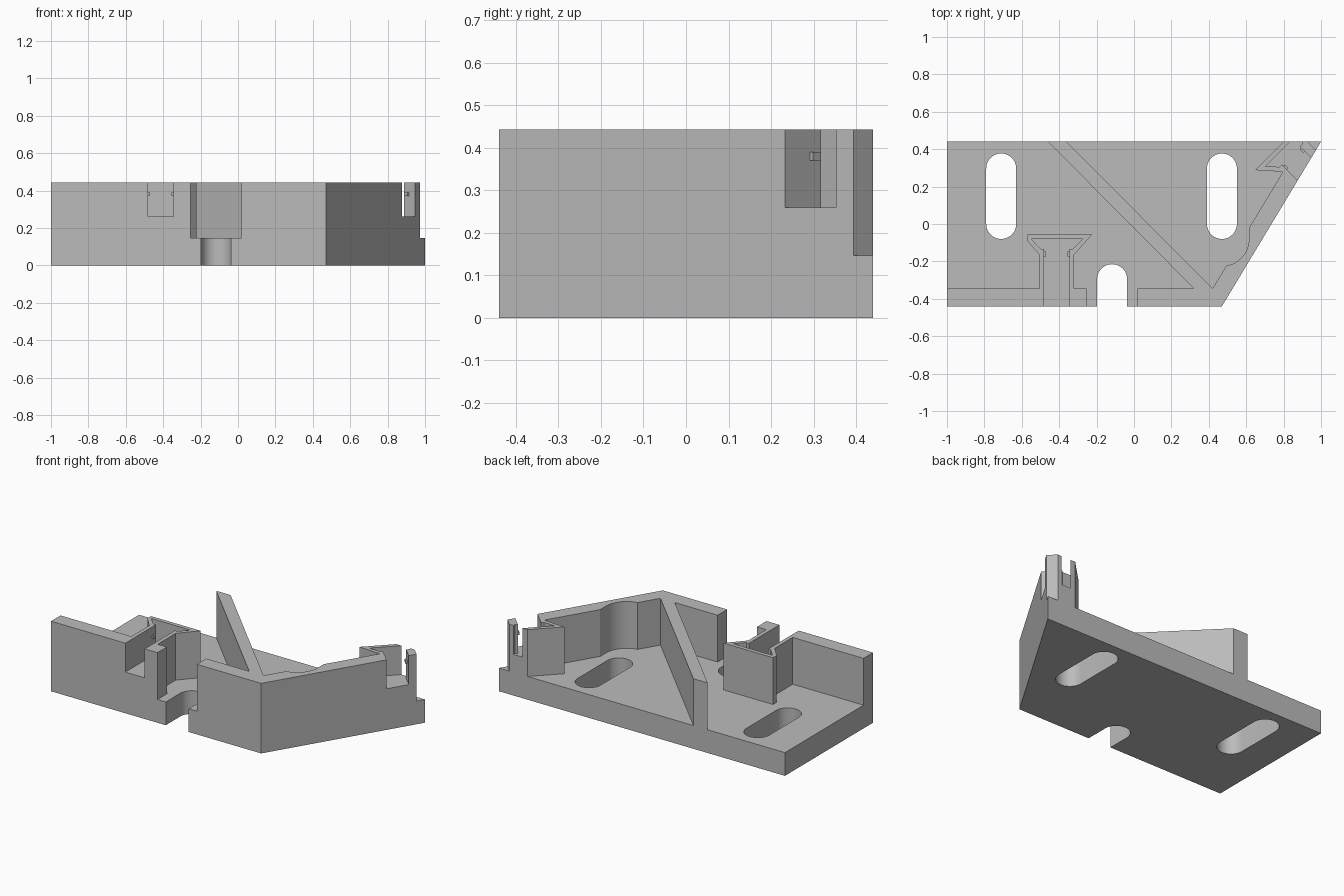
import bpy, bmesh, math
from mathutils import Matrix

cube = bpy.data.objects.get("Cube")
if cube:
    bpy.data.objects.remove(cube, do_unlink=True)

PLATE, TOP, POCKET = 0.147, 0.443, 0.26   # plate top, wall top, clip floor
HALF = 0.44                               # half depth
HIGH = 0.7                                # cutters reach past the top


def prism(name, outline, z0, z1, place=Matrix()):
    """Extrude a flat outline from z0 to z1."""
    bm = bmesh.new()
    face = bm.faces.new([bm.verts.new((x, y, z0)) for x, y in outline])
    grown = bmesh.ops.extrude_face_region(bm, geom=[face])
    top = [g for g in grown["geom"] if isinstance(g, bmesh.types.BMVert)]
    bmesh.ops.translate(bm, verts=top, vec=(0, 0, z1 - z0))
    bmesh.ops.recalc_face_normals(bm, faces=bm.faces)
    bm.transform(place)
    mesh = bpy.data.meshes.new(name)
    bm.to_mesh(mesh)
    bm.free()
    obj = bpy.data.objects.new(name, mesh)
    bpy.context.collection.objects.link(obj)
    return obj


def box(x0, x1, y0, y1):
    return [(x0, y0), (x1, y0), (x1, y1), (x0, y1)]


def stadium(x, y0, y1, r, steps=24):
    """Outline of an upright slot; y0 and y1 are the arc centres."""
    pts = []
    for start, y in ((0, y1), (math.pi, y0)):
        for i in range(steps + 1):
            a = start + math.pi * i / steps
            pts.append((x + r * math.cos(a), y + r * math.sin(a)))
    return pts


def combine(body, tool, operation):
    """Apply one boolean and remove the helper solid."""
    tool.hide_render = True
    mod = body.modifiers.new("join", "BOOLEAN")
    mod.operation = operation
    mod.solver = "EXACT"
    mod.object = tool
    bpy.context.view_layer.update()
    graph = bpy.context.evaluated_depsgraph_get()
    mesh = bpy.data.meshes.new_from_object(body.evaluated_get(graph))
    body.modifiers.clear()
    body.data = mesh
    bpy.data.objects.remove(tool, do_unlink=True)


def add(*args):
    combine(bracket, prism(*args), "UNION")


def cut(*args):
    combine(bracket, prism(*args), "DIFFERENCE")


# Base plate with a slanted right end
bracket = prism("mounting_bracket",
                [(-1, -HALF), (0.47, -HALF), (1, HALF), (-1, HALF)], 0, PLATE)

# Front wall running on into the slanted side wall
add("wall", [(-1, -HALF), (0.47, -HALF), (1, HALF), (0.893, HALF),
             (0.42, -0.345), (-1, -0.345)], 0, TOP)

# Diagonal brace
add("brace", [(-0.46, HALF), (-0.36, HALF), (0.44, -0.365), (0.34, -0.365)],
    0.05, TOP)

# T-shaped clips: origin at the middle of the back face, +y pointing inward
clips = [(Matrix.Translation((-0.4125, -0.055, 0)), -0.157, -0.037),
         (Matrix.Translation((0.782, 0.4224, 0)) @ Matrix.Rotation(math.pi / 4, 4, "Z"),
          -0.189, -0.001)]
necks = (0.35, 0.15)
for (place, tip, shoulder), neck in zip(clips, necks):
    add("clip", [(tip, 0), (0.19, 0), (0.0925, -0.11), (0.0925, -neck),
                 (-0.0925, -neck), (-0.0925, -0.11), (tip, shoulder)],
        0.06, TOP, place)

# Pockets and entry channels of the clips
half = [(0.1375, -0.025), (0.085, -0.08), (0.0675, -0.08)]
for (place, _, _), reach in zip(clips, (0.46, 0.3)):
    side = half + [(0.0675, -reach)]
    cut("pocket", side + [(-x, y) for x, y in reversed(side)], POCKET, HIGH, place)

# Gap in the front wall and screw notch below it
cut("wall_gap", box(-0.255, 0.02, -0.6, -0.345), PLATE, HIGH)
cut("notch", stadium(-0.117, -0.8, -0.295, 0.08), -0.1, HIGH)

# Long mounting slots, and clearance in the side wall
for x in (-0.71, 0.47):
    cut("slot", stadium(x, 0, 0.297, 0.08), -0.1, PLATE + 0.05)
cut("clearance", stadium(0.47, -0.08, 0, 0.145), PLATE, HIGH)

# Trim the side clip at the slanted corner and the back edge
cut("corner_trim", box(0.115, 0.4, -0.5, 0.2), PLATE, HIGH, clips[1][0])
cut("back_trim", box(0.5, 1.3, HALF, 0.8), -0.1, HIGH)

# Small retaining nubs inside the channels
for place, _, _ in clips:
    for s in (-1, 1):
        add("nub", [(s * 0.075, -0.085), (s * 0.057, -0.092),
                    (s * 0.057, -0.118), (s * 0.075, -0.118)],
            0.37, 0.39, place)

# Grey finish and shading
grey = bpy.data.materials.new("grey_plastic")
grey.use_nodes = True
colour = (0.5, 0.5, 0.5, 1)
grey.diffuse_color = colour
grey.node_tree.nodes["Principled BSDF"].inputs["Base Color"].default_value = colour
bracket.data.materials.clear()
bracket.data.materials.append(grey)
bpy.ops.object.select_all(action="DESELECT")
bracket.select_set(True)
bpy.context.view_layer.objects.active = bracket
bpy.ops.object.shade_smooth_by_angle(angle=math.radians(30))
